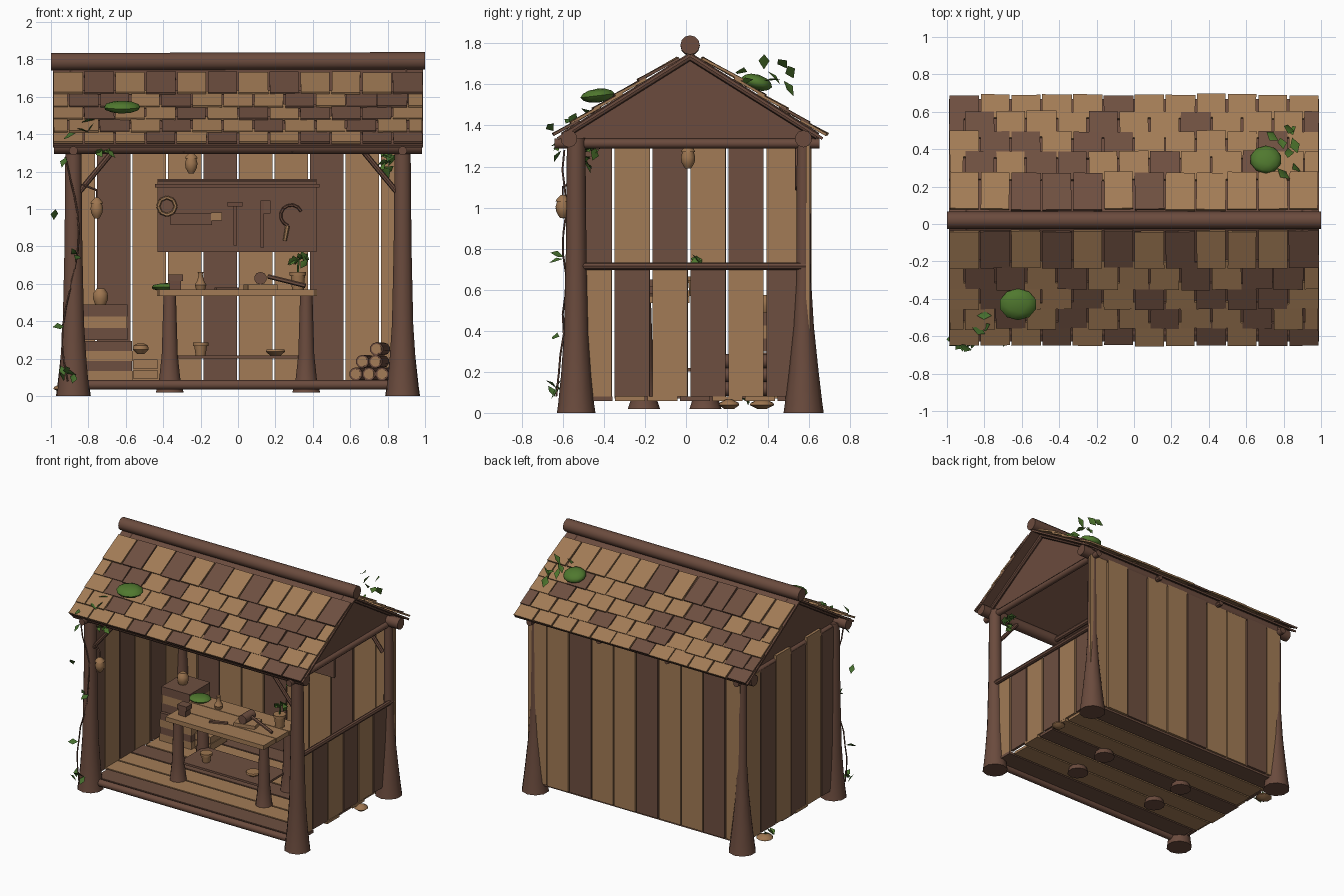
import bpy, bmesh, math, random
from mathutils import Vector, Matrix, Euler

if "Cube" in bpy.data.objects:
    bpy.data.objects.remove(bpy.data.objects["Cube"])

random.seed(7)
R = random.uniform
COLS = {"light_wood": (0.36, 0.198, 0.092), "dark_wood": (0.155, 0.078, 0.051),
        "bark_wood": (0.145, 0.070, 0.047), "clay": (0.34, 0.18, 0.08),
        "moss_green": (0.08, 0.19, 0.028), "leaf_green": (0.06, 0.155, 0.027)}
MATS = []
for n, c in COLS.items():
    m = bpy.data.materials.new(n)
    m.diffuse_color = (*c, 1)
    m.use_nodes = True
    m.node_tree.nodes["Principled BSDF"].inputs["Base Color"].default_value = m.diffuse_color
    MATS.append(m)
LIGHT, DARK, BARK, CLAY, MOSS, LEAF = range(6)


class Part:
    """Collects primitives into one named object."""
    def __init__(self, name):
        self.name, self.bm = name, bmesh.new()

    def paint(self, verts, mat):
        for f in {f for v in verts for f in v.link_faces}:
            f.material_index = mat

    def box(self, loc, size, mat, rot=(0, 0, 0)):
        M = Matrix.LocRotScale(Vector(loc), Euler(rot), Vector(size))
        self.paint(bmesh.ops.create_cube(self.bm, size=1, matrix=M)["verts"], mat)

    def log(self, a, b, r0, r1, mat, sides=10):
        a, b = Vector(a), Vector(b)
        d = b - a
        M = Matrix.Translation((a + b) / 2) @ d.to_track_quat('Z', 'Y').to_matrix().to_4x4()
        self.paint(bmesh.ops.create_cone(self.bm, cap_ends=True, segments=sides, radius1=r0,
                                         radius2=r1, depth=d.length, matrix=M)["verts"], mat)

    def lathe(self, loc, profile, mat, sides=10):
        """Stack of rings from (radius, height) pairs, capped."""
        x, y, z = loc
        rings = [[self.bm.verts.new((x + r * math.cos(2 * math.pi * (i + .5) / sides),
                                     y + r * math.sin(2 * math.pi * (i + .5) / sides), z + h))
                  for i in range(sides)] for r, h in profile]
        for p, q in zip(rings, rings[1:]):
            for i in range(sides):
                j = (i + 1) % sides
                self.bm.faces.new((p[i], p[j], q[j], q[i])).material_index = mat
        self.bm.faces.new(rings[0][::-1]).material_index = mat
        self.bm.faces.new(rings[-1]).material_index = mat

    def blob(self, loc, size, mat, rot=(0, 0, 0)):
        M = Matrix.LocRotScale(Vector(loc), Euler(rot), Vector(size))
        self.paint(bmesh.ops.create_icosphere(self.bm, subdivisions=2, radius=1, matrix=M)["verts"], mat)

    def leaf(self, loc, s, mat=LEAF):
        M = Matrix.LocRotScale(Vector(loc), Euler((R(-1, 1), R(-1, 1), R(0, 6.3))), Vector((s, s, s)))
        a, b, c, d = [self.bm.verts.new(M @ Vector(p)) for p in
                      ((-1, 0, 0), (0, -.6, .2), (1, 0, 0), (0, .6, .2))]
        for f in ((a, b, c), (a, c, d)):
            self.bm.faces.new(f).material_index = mat

    def done(self):
        me = bpy.data.meshes.new(self.name)
        self.bm.to_mesh(me)
        self.bm.free()
        for m in MATS:
            me.materials.append(m)
        ob = bpy.data.objects.new(self.name, me)
        bpy.context.collection.objects.link(ob)
        bpy.ops.object.select_all(action='DESELECT')
        ob.select_set(True)
        bpy.context.view_layer.objects.active = ob
        bpy.ops.object.shade_smooth_by_angle(angle=math.radians(42))


# Corner posts with flared feet, slimmer at the back
p = Part("corner_posts")
for x in (-.88, .88):
    p.lathe((x, -.535, 0), [(.094, 0), (.088, .04), (.074, .18), (.06, .38), (.05, .8), (.045, 1.34)], BARK)
    p.lathe((x, .573, 0), [(.098, 0), (.092, .04), (.073, .2), (.05, .42), (.036, .65), (.033, 1.34)], BARK)
p.done()

# Logs: sill, eave beams, ties, rail, rafters, braces
p = Part("frame_logs")
p.log((-.88, -.535, .06), (.88, -.535, .06), .026, .026, BARK)
for y in (-.57, .572):
    p.log((-.985, y, 1.335), (.985, y, 1.335), .042, .042, BARK)
for x in (-.88, .88):
    p.log((x, -.64, 1.312), (x, .65, 1.312), .024, .024, BARK)
    for y in (-.6, .64):
        p.log((x * 1.02, y, 1.348), (x * 1.02, .02, 1.735), .018, .018, BARK, 8)
    s = math.copysign(1, x)
    for y in (-.545, .545):
        p.log((s * .85, y, 1.09), (s * .66, y, 1.32), .015, .015, BARK, 8)
    p.log((s * .29, -.6, 1.325), (s * .29, .65, 1.325), .02, .02, BARK, 8)
p.log((.9, -.52, .715), (.9, .59, .715), .018, .018, BARK, 8)
p.done()
p = Part("ridge_log")
p.log((-1, .02, 1.787), (1, .02, 1.792), .047, .047, BARK, 12)
p.done()

# Gable panels
p = Part("gable_panels")
for x in (-.87, .87):
    tri = [(-.61, 1.325), (.65, 1.325), (.02, 1.735)]
    lo, hi = [[p.bm.verts.new((x + o, y, z)) for y, z in tri] for o in (-.01, .01)]
    for f in [lo[::-1], hi] + [(lo[i], lo[(i + 1) % 3], hi[(i + 1) % 3], hi[i]) for i in range(3)]:
        p.bm.faces.new(f).material_index = BARK
p.done()

# Plank walls: full left side, half right side, full back
p = Part("side_walls")
for i in range(6):
    y = -.4475 + i * .185
    top = 1.36 if i in (1, 3) else 1.32
    p.box((-.895, y, (top + .07) / 2), (.02, .172, top - .07), LIGHT if i % 2 else DARK, (0, 0, R(-.02, .02)))
    p.box((.875, y, .395), (.02, .172, .63), DARK if i % 2 else LIGHT, (0, 0, R(-.02, .02)))
p.done()
p = Part("back_wall")
for i, c in enumerate((LIGHT, DARK, LIGHT, LIGHT, DARK, LIGHT, LIGHT, DARK, LIGHT, LIGHT)):
    x0, x1 = max(-.95 + i * .19, -.89), min(-.76 + i * .19, .925)
    p.box(((x0 + x1) / 2, .597 + R(-.004, .004), .7), (x1 - x0 - .01, .02, 1.25), c)
p.done()

# Floor boards with ragged ends
p = Part("floor_boards")
for i in range(7):
    p.box((R(-.02, .02), -.43 + i * .158, .069), (1.77 + R(-.04, .04), .146, .02), LIGHT if i % 3 else DARK)
p.done()

# Roof deck and staggered shingles, one pattern string per row from the ridge down
ANG = math.atan(.63)
deck, sh = Part("roof_deck"), Part("roof_shingles")
edges = [.09, .25, .365, .47, .575, .665]
ROWS = {-1: ("LDLDLDLDLLLD", "LDDLDLLLDLDDL", "LDLLDLDLDDDL", "LLDLDLLDLLDLL", "LLLDLDLLDLDD"),
        1: ("LLDDDLDLLLLL", "LDLDDLLDLLDLL", "LDDLDDLLLLDL", "DDLLLDLLDLLLD", "DLLLLDLLLLLL")}
for s in (-1, 1):
    reach = .645
    deck.box((0, .02 + s * reach / 2, 1.742 - .63 * reach / 2),
             (1.98, reach / math.cos(ANG), .014), BARK, (-s * ANG, 0, 0))
    for r, row in enumerate(ROWS[s]):
        h0, h1 = edges[r] - .03, edges[r + 1]
        hm = (h0 + h1) / 2
        for k, letter in enumerate(row):
            a = -.99 + (k - (r % 2) * .5) * .165
            x0, x1 = max(a, -.99), min(a + .165, .99)
            sh.box(((x0 + x1) / 2, .02 + s * (hm + R(-.004, .006)), 1.771 - .63 * hm),
                   (x1 - x0 - R(.004, .014), (h1 - h0) / math.cos(ANG), .013),
                   DARK if letter == "D" else LIGHT, (-s * (ANG - .06 + R(-.02, .02)), 0, R(-.02, .02)))
deck.done()
sh.done()

# Moss mounds and leaves
p = Part("moss_and_leaves")
p.blob((-.62, -.43, 1.545), (.1, .085, .034), MOSS, (.12, 0, 0))
p.blob((.705, .345, 1.61), (.085, .078, .038), MOSS, (-.3, 0, 0))
for q in ((.8, .27, 1.66), (.74, .47, 1.7), (.83, .38, 1.71), (.86, .42, 1.62), (.87, .29, 1.61),
          (.85, .5, 1.58), (.83, .51, 1.66), (.79, .43, 1.63)):
    p.leaf(q, .045, MOSS)
for q in ((-.8, -.49, 1.47), (-.83, -.57, 1.42), (-.79, -.55, 1.43), (-.9, -.66, 1.39)):
    p.leaf(q, .04)
for i in range(12):
    p.leaf((.8 + R(-.035, .035), -.47 + R(-.035, .035), 1.24 + R(-.05, .06)), .04, MOSS if i % 2 else LEAF)
for i in range(4):
    p.leaf((-.71 + R(-.03, .03), -.625, 1.3 + R(-.01, .01)), .034, MOSS)
for x, z in ((-.98, .97), (-.88, .77), (-.86, .74), (-.96, .37), (-.9, .12), (-.93, 1.25)):
    p.leaf((x, -.61 + R(-.03, .02), z), .036)
for i in range(4):
    p.leaf((-.93 + R(-.03, .06), -.65 + R(-.02, .05), .08 + R(0, .06)), .034)
    p.leaf((-.93 + R(-.02, .02), .34 + R(-.05, .05), .06), .036, MOSS)
p.done()
p = Part("climbing_vine")
pts = [Vector((-.895 + .045 * math.sin(i * .55 + 3.5), -.592 - .01 * math.cos(i * 1.7) - .03 * (i < 3), .08 + i * .1))
       for i in range(13)]
for a, b in zip(pts, pts[1:]):
    p.log(a, b, .005, .005, BARK, 5)
p.done()

# Mushrooms beside the walls
p = Part("mushrooms")
for x, y, r in ((.9, .21, .05), (-.93, .37, .06)):
    p.lathe((x, y, .02), [(.025, 0), (r, .018), (r * .9, .03), (r * .3, .045)], CLAY)
p.done()

# Hanging lanterns
p = Part("lanterns")
for x, y, z in ((-.25, .01, 1.19), (-.755, -.6, .95)):
    p.lathe((x, y, z), [(.014, 0), (.022, .012), (.032, .03), (.035, .055), (.028, .08)], CLAY)
    p.lathe((x, y, z + .08), [(.036, 0), (.03, .012), (.01, .032)], CLAY)
    p.log((x, y, z + .1), (x, y, z + .15), .004, .004, BARK, 5)
p.log((-.755, -.6, 1.1), (-.83, -.55, 1.13), .006, .006, BARK, 5)
p.log((-.25, .01, 1.33), (-.29, .01, 1.33), .006, .006, BARK, 5)
p.done()

# Workbench
p = Part("workbench")
for i in range(3):
    p.box((-.005, -.205 + i * .15, .552), (.85 + R(-.02, .01), .145, .034), LIGHT)
for x in (-.365, .365):
    for y in (-.205, .095):
        p.lathe((x, y, .02), [(.078, 0), (.062, .05), (.045, .2), (.035, .515)], BARK)
p.box((0, -.055, .21), (.7, .3, .016), DARK)
p.done()

# Things on the bench
p = Part("bench_items")
p.lathe((.32, .05, .569), [(.033, 0), (.04, .075), (.047, .075), (.047, .095)], CLAY)
p.log((.32, .05, .66), (.325, .05, .735), .006, .006, LEAF, 5)
for i in range(9):
    p.leaf((.325 + .035 * math.cos(i * .8), .055 + R(-.012, .012), .725 + R(-.02, .025)), .034, MOSS)
p.blob((-.385, .09, .582), (.08, .075, .022), MOSS)
p.box((-.335, -.17, .632), (.08, .07, .034), DARK)
p.box((-.335, -.17, .592), (.06, .06, .046), BARK)
p.lathe((-.2, .05, .569), [(.025, 0), (.033, .025), (.018, .05), (.012, .08), (.017, .095)], CLAY)
p.box((-.06, -.15, .575), (.13, .025, .012), DARK, (0, 0, .4))
p.box((.12, -.05, .583), (.16, .13, .025), LIGHT, (0, 0, .2))
p.log((.12, -.12, .63), (.12, 0, .63), .034, .034, DARK)
p.log((.16, -.06, .64), (.36, -.1, .59), .012, .012, DARK, 6)
p.lathe((-.2, -.1, .218), [(.028, 0), (.036, .05), (.044, .05), (.044, .068)], CLAY)
p.lathe((.2, -.1, .218), [(.03, 0), (.055, .02), (.05, .03)], CLAY)
p.done()

# Tool board with cap shelf and hanging tools
p = Part("tool_board")
p.box((-.005, .574, .965), (.85, .018, .39), DARK)
p.box((-.005, .562, 1.125), (.88, .04, .02), BARK)
p.box((-.005, .568, 1.15), (.85, .03, .012), DARK)
p.done()
p = Part("hanging_tools")


def arc(cx, cz, r, a0, a1, n, t, mat):
    q = [(cx + r * math.cos(a0 + (a1 - a0) * i / n), .556, cz + r * math.sin(a0 + (a1 - a0) * i / n))
         for i in range(n + 1)]
    for a, b in zip(q, q[1:]):
        p.log(a, b, t, t, mat, 6)


arc(-.38, 1.015, .047, 0, 2 * math.pi, 8, .01, LIGHT)
p.box((-.25, .561, .945), (.22, .01, .06), DARK)
p.box((-.115, .559, .96), (.06, .02, .045), LIGHT)
p.box((-.015, .557, .91), (.018, .02, .21), BARK)
p.box((-.015, .552, 1.025), (.08, .03, .025), BARK)
p.box((.13, .557, .92), (.02, .02, .25), BARK)
p.box((.155, .557, 1.01), (.04, .012, .07), DARK)
arc(.285, .965, .057, .4, 4.4, 8, .008, BARK)
p.log((.265, .556, .91), (.25, .556, .83), .012, .01, LIGHT, 6)
p.done()

# Stacked slatted crates with vase
p = Part("crates")
for x, w, z, d, cs in ((-.70, .27, .08, .28, (LIGHT, DARK, LIGHT, DARK)), (-.71, .24, .3, .25, (DARK, LIGHT, DARK))):
    h = (.215 if len(cs) == 4 else .19) / len(cs)
    for i, c in enumerate(cs):
        p.box((x, .38, z + h * (i + .5)), (w - .006 * (i % 2), d, h), c)
for i in range(2):
    p.box((-.495, .38, .115 + i * .055), (.13, .2, .05), LIGHT)
p.lathe((-.52, .36, .225), [(.02, 0), (.045, .025), (.04, .045), (.02, .055)], CLAY)
p.lathe((-.735, .38, .49), [(.03, 0), (.042, .03), (.04, .06), (.022, .085)], CLAY)
p.done()

# Firewood pile with pale cut ends
p = Part("firewood")
for row, xs in enumerate(((.63, .7, .77), (.665, .735), (.74,))):
    for x in xs:
        a = Vector((x, .2 + R(-.02, .02), .118 + row * .067))
        p.log(a, a + Vector((.04, .3, 0)), .036, .034, BARK)
        p.log(a - Vector((0, .004, 0)), a + Vector((.04, .304, 0)), .027, .027, LIGHT)
p.done()
